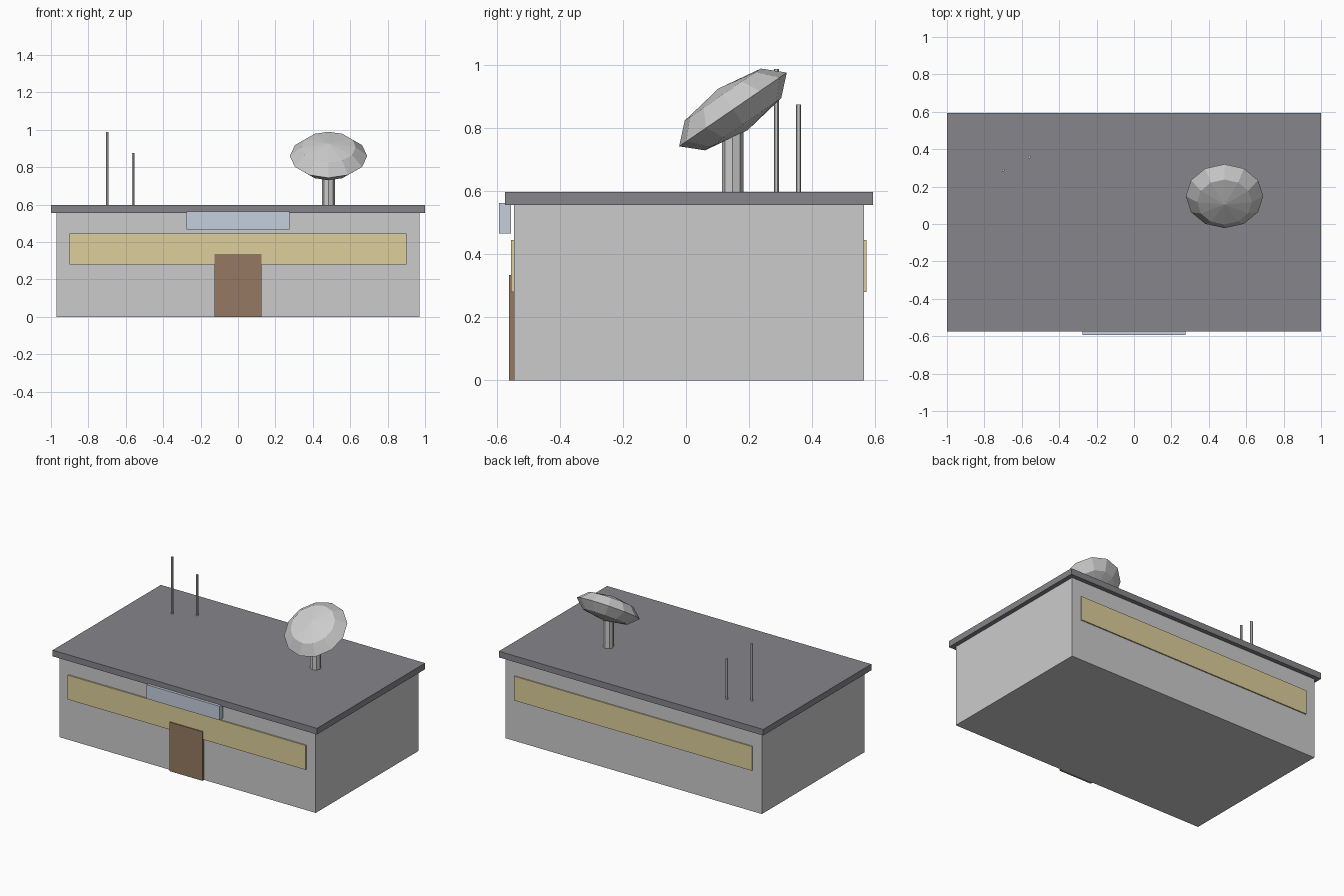
import bpy
from math import radians

if "Cube" in bpy.data.objects:
    bpy.data.objects.remove(bpy.data.objects["Cube"])


def material(name, rgb):
    m = bpy.data.materials.new(name)
    m.diffuse_color = (*rgb, 1)
    m.use_nodes = True
    m.node_tree.nodes["Principled BSDF"].inputs["Base Color"].default_value = m.diffuse_color
    return m


ROOF = material("roof_grey", (0.24, 0.24, 0.26))
GLASS = material("warm_glass", (0.72, 0.62, 0.33))
WOOD = material("door_brown", (0.30, 0.19, 0.12))
PANEL = material("pale_blue", (0.56, 0.62, 0.73))


def finish(name, mat):
    ob = bpy.context.object
    ob.name = name
    if mat:
        ob.data.materials.append(mat)
    return ob


def box(name, x, y, z, mat=None):
    """Box from (min, max) pairs on each axis."""
    bpy.ops.mesh.primitive_cube_add(size=1, location=[sum(p) / 2 for p in (x, y, z)])
    ob = finish(name, mat)
    ob.scale = [p[1] - p[0] for p in (x, y, z)]
    bpy.ops.object.transform_apply(location=False, rotation=False, scale=True)
    return ob


def pole(name, x, y, z0, z1, radius, sides, mat=None):
    bpy.ops.mesh.primitive_cylinder_add(vertices=sides, radius=radius, depth=z1 - z0,
                                        location=(x, y, (z0 + z1) / 2))
    return finish(name, mat)


# Building shell and overhanging roof slab
box("walls", (-0.97, 0.97), (-0.545, 0.565), (0, 0.558))
box("roof", (-1, 1), (-0.575, 0.594), (0.556, 0.598), ROOF)

# Window strips, front and back
box("front_window", (-0.9, 0.9), (-0.555, -0.535), (0.28, 0.446), GLASS)
box("back_window", (-0.9, 0.9), (0.555, 0.573), (0.28, 0.446), GLASS)

# Door and blank sign panel above it
box("door", (-0.125, 0.125), (-0.562, -0.535), (0, 0.335), WOOD)
box("sign_panel", (-0.275, 0.275), (-0.594, -0.556), (0.467, 0.563), PANEL)

# Dish: flattened low-poly sphere, tilted towards the front, on a mast
pole("dish_mast", 0.484, 0.148, 0.59, 0.83, 0.034, 8)
bpy.ops.mesh.primitive_uv_sphere_add(segments=12, ring_count=4, radius=0.207,
                                     location=(0.484, 0.149, 0.86),
                                     rotation=(radians(34.4), 0, 0))
dish = finish("dish", None)
dish.scale.z = 0.39
bpy.ops.object.transform_apply(location=False, rotation=False, scale=True)

# Whip antennas
for i, (x, y, top) in enumerate([(-0.70, 0.287, 0.988), (-0.56, 0.357, 0.876)]):
    pole(f"antenna_{i + 1}", x, y, 0.59, top, 0.008, 6)
